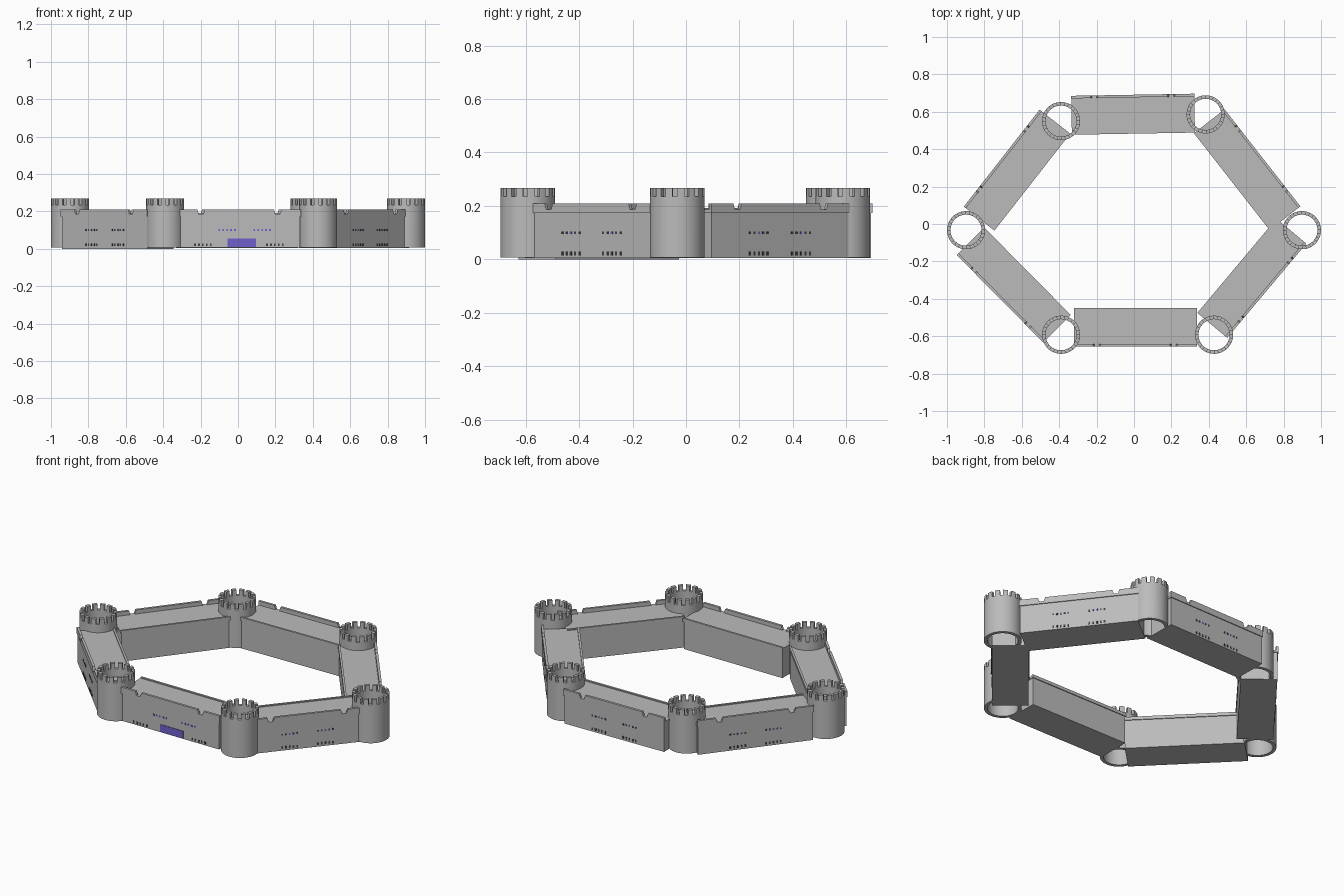
import bpy, bmesh, math
from mathutils import Matrix, Vector

if "Cube" in bpy.data.objects:
    bpy.data.objects.remove(bpy.data.objects["Cube"])


def material(name, rgb):
    m = bpy.data.materials.new(name)
    m.diffuse_color = (*rgb, 1)
    m.use_nodes = True
    m.node_tree.nodes["Principled BSDF"].inputs["Base Color"].default_value = m.diffuse_color
    return m


STONE = material("grey stone", (0.50, 0.50, 0.50))
DARK = material("dark slit", (0.06, 0.06, 0.06))
BLUE = material("blue paint", (0.16, 0.12, 0.60))


def finish(name, bm, mats, matrix):
    bmesh.ops.recalc_face_normals(bm, faces=bm.faces)
    me = bpy.data.meshes.new(name)
    bm.to_mesh(me)
    bm.free()
    for m in mats:
        me.materials.append(m)
    ob = bpy.data.objects.new(name, me)
    ob.matrix_world = matrix
    bpy.context.collection.objects.link(ob)
    return ob


def box(bm, x0, x1, y0, y1, z0, z1, mat=0):
    m = Matrix.Translation(((x0 + x1) / 2, (y0 + y1) / 2, (z0 + z1) / 2)) @ \
        Matrix.Diagonal((x1 - x0, y1 - y0, z1 - z0, 1))
    r = bmesh.ops.create_cube(bm, size=1, matrix=m)
    for f in {f for v in r["verts"] for f in v.link_faces}:
        f.material_index = mat


# Hollow round tower with a notched rim
def tower(name, x, y):
    R, r, n = 0.102, 0.083, 70
    z0, zc, zt = 0.008, 0.235, 0.268
    bm = bmesh.new()

    def ring(rad, z):
        return [bm.verts.new((rad * math.cos(2 * math.pi * i / n),
                              rad * math.sin(2 * math.pi * i / n), z)) for i in range(n)]
    o0, oc, ot = (ring(R, z) for z in (z0, zc, zt))
    i0, ic, it = (ring(r, z) for z in (z0, zc, zt))

    def raised(i):
        return i % n % 5 < 3
    for i in range(n):
        j = (i + 1) % n
        bm.faces.new((o0[i], o0[j], oc[j], oc[i]))
        bm.faces.new((i0[j], i0[i], ic[i], ic[j]))
        bm.faces.new((o0[j], o0[i], i0[i], i0[j]))
        if raised(i):
            bm.faces.new((oc[i], oc[j], ot[j], ot[i]))
            bm.faces.new((ic[j], ic[i], it[i], it[j]))
            bm.faces.new((ot[i], ot[j], it[j], it[i]))
        else:
            bm.faces.new((oc[i], oc[j], ic[j], ic[i]))
        if raised(i) != raised(i - 1):
            bm.faces.new((oc[i], ot[i], it[i], ic[i]))
    bmesh.ops.delete(bm, geom=[v for v in bm.verts if not v.link_faces], context="VERTS")
    ob = finish(name, bm, [STONE], Matrix.Translation((x, y, 0)))
    bpy.context.view_layer.objects.active = ob
    ob.select_set(True)
    bpy.ops.object.shade_smooth_by_angle(angle=math.radians(30))
    ob.select_set(False)


# Straight wall; its outer face is local -y
def wall(name, x, y, deg, z0=0.005, front=False):
    L, W = 0.325, 0.099
    mat = Matrix.Translation((x, y, 0)) @ Matrix.Rotation(math.radians(deg), 4, "Z")
    bm = bmesh.new()
    box(bm, -L, L, -W, W, z0, 0.173)                               # body
    box(bm, -L - .004, L + .004, -W - .005, W + .005, 0.173, 0.186)  # walkway slab
    box(bm, -L - .004, L + .004, W - .007, W + .005, 0.186, 0.192)   # inner kerb
    # outer parapet in three lengths, notches with sloped sides
    for a, b in ((-L - .004, -0.225), (-0.185, 0.185), (0.225, L + .004)):
        n0 = len(bm.verts)
        box(bm, a, b, -W - .005, -W + .009, 0.186, 0.21)
        bm.verts.ensure_lookup_table()
        for v in bm.verts[n0:]:
            if v.co.z < 0.2 and abs(v.co.x) < L:
                mid = math.copysign(0.205, v.co.x)
                v.co.x += 0.008 * (1 if mid > v.co.x else -1)
    finish(name + "_wall", bm, [STONE], mat)

    # window slits in two rows, two groups each
    bm = bmesh.new()
    up = [(-0.065, 0.10), (0.122, 0.10)] if front else [(-0.1, 0.10), (0.1, 0.10)]
    low = [(-0.195, 0.022), (0.19, 0.022)] if front else [(-0.1, 0.022), (0.1, 0.022)]
    for cx, cz in up + low:
        for k in range(5):
            px = cx + (k - 2) * 0.021
            h = 0.005 if cz > 0.05 else 0.007
            blue = cz > 0.05 and (front or k == 2)
            box(bm, px - .0045, px + .0045, -W - .002, -W + .002, cz - h, cz + h,
                1 if blue else 0)
    finish(name + "_windows", bm, [DARK, BLUE], mat)
    if front:
        bm = bmesh.new()
        box(bm, -0.062, 0.088, -W - .003, -W + .002, 0.01, 0.055)
        finish("gate", bm, [BLUE], mat)


for args in (("tower_left", -0.898, -0.033), ("tower_right", 0.898, -0.033),
             ("tower_front_left", -0.39, -0.592), ("tower_front_right", 0.428, -0.592),
             ("tower_back_left", -0.39, 0.55), ("tower_back_right", 0.383, 0.586)):
    tower(*args)

wall("front", 0.007, -0.552, 0, 0.008, front=True)
wall("front_right", 0.63, -0.29, 50)
wall("back_right", 0.605, 0.29, 128)
wall("back", -0.005, 0.587, 181)
wall("back_left", -0.6255, 0.288, 232)
wall("front_left", -0.643, -0.326, -45.3, 0.0)
